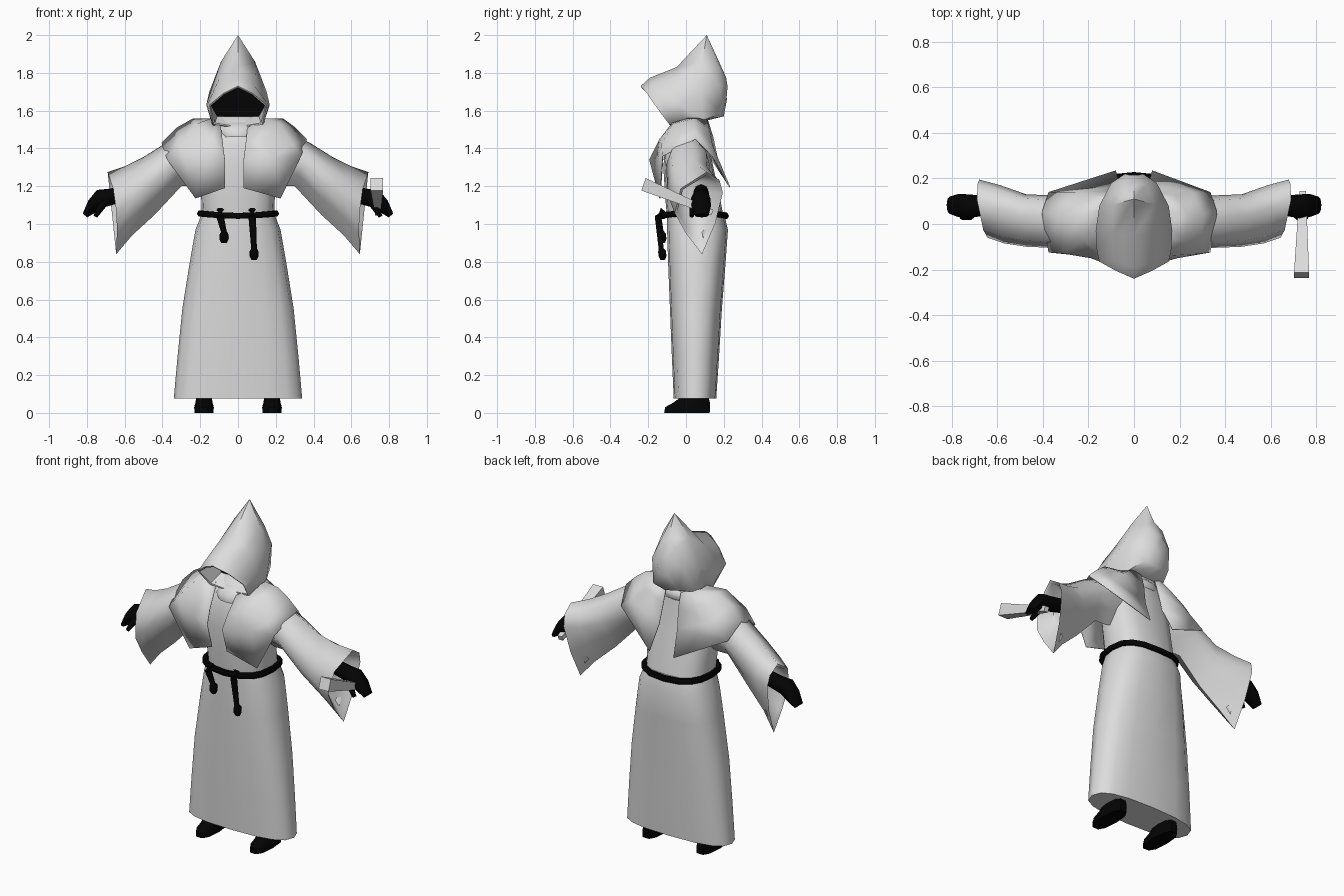
import bpy, bmesh, math
from mathutils import Vector


def material(name, rgb):
    m = bpy.data.materials.new(name)
    m.diffuse_color = (*rgb, 1)
    return m


CLOTH = material("pale grey cloth", (0.72, 0.72, 0.72))
BLACK = material("black", (0.001, 0.001, 0.001))


def finish(name, bm, mats, angle=60, normals=True):
    if normals:
        bmesh.ops.recalc_face_normals(bm, faces=bm.faces)
    me = bpy.data.meshes.new(name)
    bm.to_mesh(me)
    bm.free()
    for m in mats:
        me.materials.append(m)
    ob = bpy.data.objects.new(name, me)
    bpy.context.collection.objects.link(ob)
    bpy.ops.object.select_all(action='DESELECT')
    ob.select_set(True)
    bpy.context.view_layer.objects.active = ob
    if angle:
        bpy.ops.object.shade_smooth_by_angle(angle=math.radians(angle))
    return ob


def loft(name, rings, mats, angle=60, start=True, end=True, end_mat=0):
    """Skin a list of equal-length closed rings."""
    bm = bmesh.new()
    vs = [[bm.verts.new(p) for p in r] for r in rings]
    n = len(rings[0])
    for a, b in zip(vs, vs[1:]):
        for i in range(n):
            j = (i + 1) % n
            bm.faces.new((a[i], a[j], b[j], b[i]))
    if start:
        bm.faces.new(vs[0][::-1])
    if end:
        bm.faces.new(vs[-1]).material_index = end_mat
    return finish(name, bm, mats, angle)


def spow(v, e):
    return math.copysign(abs(v) ** e, v)


def oval(z, hw, y0, y1, n=16, e=0.75):
    """Horizontal rounded-box ring."""
    cy, hy = (y0 + y1) / 2, (y1 - y0) / 2
    return [(hw * spow(math.cos(t), e), cy + hy * spow(math.sin(t), e), z)
            for t in (2 * math.pi * i / n for i in range(n))]


def tube(name, pts, radii, mat, closed=False, n=6):
    """Round tube through points."""
    pts = [Vector(p) for p in pts]
    rings = []
    for i, p in enumerate(pts):
        if closed:
            d = pts[(i + 1) % len(pts)] - pts[i - 1]
        else:
            d = pts[min(i + 1, len(pts) - 1)] - pts[max(i - 1, 0)]
        d.normalize()
        u = d.cross(Vector((0, 0, 1)) if abs(d.z) < 0.9 else Vector((0, 1, 0))).normalized()
        v = d.cross(u)
        rings.append([p + radii[i] * (u * math.cos(t) + v * math.sin(t))
                      for t in (2 * math.pi * k / n for k in range(n))])
    if closed:
        rings.append(rings[0])
    return loft(name, rings, [mat], 60, not closed, not closed)


# Long skirt, closed underneath
loft("skirt", [oval(0.075, 0.34, -0.065, 0.16),
               oval(0.3, 0.32, -0.075, 0.175), oval(0.55, 0.295, -0.085, 0.19),
               oval(0.8, 0.255, -0.095, 0.21), oval(0.97, 0.225, -0.1, 0.222),
               oval(1.06, 0.19, -0.1, 0.2)], [CLOTH])

# Upper body and neck
loft("torso", [oval(1.03, 0.19, -0.1, 0.2), oval(1.14, 0.195, -0.11, 0.18),
               oval(1.3, 0.2, -0.12, 0.145), oval(1.42, 0.18, -0.11, 0.12),
               oval(1.5, 0.13, -0.08, 0.11), oval(1.57, 0.09, -0.03, 0.1)], [CLOTH])

# Soft collar under the hood
loft("collar", [oval(1.46, 0.09, -0.11, 0.1), oval(1.49, 0.11, -0.11, 0.12),
                oval(1.52, 0.10, -0.08, 0.12), oval(1.54, 0.08, -0.05, 0.1)], [CLOTH])


# Bell sleeves, hollow at the cuff:
# (top x,z), (bottom x,z), y front, y back, height of widest front and back, seam y top and
# bottom, pull of the front edge towards the body
def sleeve_ring(s, tx, tz, bx, bz, y0, y1, wf=0.5, wb=0.5, c0=0.03, c1=0.03, pull=0):
    def flank(w, y, dx):
        out = []
        for t, a in ((w * 0.4, 0.8), (w, 1), (0.5 + w / 2, 0.6)):
            cy = c0 + (c1 - c0) * t
            out.append((s * (tx + (bx - tx) * t - dx * a), cy + (y - cy) * a, tz + (bz - tz) * t))
        return out
    return [(s * tx, c0, tz)] + flank(wf, y0, pull) + [(s * bx, c1, bz)] + flank(wb, y1, 0)[::-1]


for s, side in ((-1, "left"), (1, "right")):
    rows = [(0.15, 1.52, 0.13, 1.24, -0.06, 0.10), (0.26, 1.49, 0.22, 1.20, -0.085, 0.11),
            (0.38, 1.43, 0.30, 1.20, -0.105, 0.125),
            (0.50, 1.355, 0.44, 1.05, -0.1, 0.13, 0.5, 0.45, 0.04, 0.04),
            (0.60, 1.305, 0.56, 0.94, -0.085, 0.17, 0.5, 0.35, 0.07, 0.06, 0.01),
            (0.69, 1.275, 0.645, 0.84, -0.06, 0.195, 0.5, 0.25, 0.11, 0.085, 0.025),
            (0.675, 1.26, 0.632, 0.87, -0.047, 0.183, 0.5, 0.25, 0.11, 0.085, 0.025),
            (0.56, 1.26, 0.53, 1.03, -0.04, 0.13, 0.5, 0.4, 0.07, 0.07)]
    loft(side + "_sleeve", [sleeve_ring(s, *r) for r in rows], [CLOTH], 75)

    # Hand: flat mitten with a thumb
    def hand_ring(x, z, hx, hz, y0, y1):
        cy, hy = (y0 + y1) / 2, (y1 - y0) / 2
        return [(s * (x + hx * math.sin(t)), cy + hy * math.cos(t), z + hz * math.sin(t))
                for t in (2 * math.pi * k / 8 for k in range(8))]
    loft(side + "_hand", [hand_ring(0.56, 1.17, 0.01, 0.04, 0.04, 0.12),
                          hand_ring(0.67, 1.145, 0.012, 0.042, 0.035, 0.125),
                          hand_ring(0.725, 1.135, 0.022, 0.045, 0.025, 0.13),
                          hand_ring(0.77, 1.095, 0.022, 0.03, 0.03, 0.132),
                          hand_ring(0.81, 1.045, 0.012, 0.01, 0.045, 0.12)], [BLACK], 50)
    tube(side + "_thumb", [(s * 0.70, 0.06, 1.13), (s * 0.725, 0.035, 1.09), (s * 0.755, 0.03, 1.04)],
         [0.025, 0.02, 0.012], BLACK)

    # Shoulder cape half, open at front and back; the left one reaches further out
    i = 0.04 if s > 0 else 0.08
    e = 0 if s > 0 else 0.04
    rows = [[(i + .01, -.09, 1.51), (.1, -.07, 1.54), (.14, 0, 1.56), (.14, .06, 1.56), (.1, .11, 1.56), (.05, .12, 1.54)],
            [(i, -.155, 1.42), (.14, -.14, 1.45), (.22, -.07, 1.53), (.24, .04, 1.558), (.18, .125, 1.5), (.05, .145, 1.46)],
            [(i - .01, -.195, 1.34), (.19, -.15, 1.35), (.29 + e / 2, -.13, 1.42), (.305 + e / 2, .045, 1.51),
             (.26, .14, 1.42), (.06, .17, 1.34)],
            [(i - .01, -.15, 1.19), (.225, -.14, 1.135), (.335 + e, -.125, 1.36 - e / 2), (.365 + e, .05, 1.45 - e / 2),
             (.335 + e, .14, 1.36 - e / 2), (.08, .235, 1.195)]]
    bm = bmesh.new()
    vs = [[bm.verts.new((s * x, y, z)) for x, y, z in r] for r in rows]
    for a, b in zip(vs, vs[1:]):
        for k in range(5):
            f = (a[k], b[k], b[k + 1], a[k + 1])
            bm.faces.new(f if s > 0 else f[::-1])
    cape = finish(side + "_shoulder_cape", bm, [CLOTH], 70, False)
    mod = cape.modifiers.new("thickness", 'SOLIDIFY')
    mod.thickness = 0.005

    # Shoe
    shoe = []
    for z, w, y0, y1 in ((0, 0.05, -0.12, 0.13), (0.03, 0.052, -0.115, 0.132),
                         (0.055, 0.045, -0.07, 0.13), (0.09, 0.04, -0.02, 0.12)):
        shoe.append([(x + s * 0.18, y, zz) for x, y, zz in oval(z, w, y0, y1, 10)])
    loft(side + "_shoe", shoe, [BLACK], 50)


# Pointed hood: half rings from face rim to back, mirrored across x
def hood_ring(pts):
    return pts + [(-x, y, z) for x, y, z in pts[-2:0:-1]]


hood = [[(0, 0, 1.76), (.08, 0, 1.72), (.145, 0, 1.63), (.11, 0, 1.57), (0, 0, 1.565)],
        [(0, -.235, 1.722), (.076, -.2, 1.684), (.145, -.16, 1.625), (.122, -.085, 1.535), (0, -.07, 1.515)],
        [(0, -.24, 1.73), (.08, -.205, 1.69), (.152, -.165, 1.63), (.128, -.088, 1.527), (0, -.068, 1.51)],
        [(0, -.19, 1.775), (.085, -.165, 1.735), (.163, -.12, 1.63), (.135, -.06, 1.523), (0, -.04, 1.515)],
        [(0, -.05, 1.83), (.095, -.04, 1.78), (.168, -.03, 1.63), (.135, -.01, 1.53), (0, 0, 1.525)],
        [(0, .11, 2.0), (.09, .085, 1.86), (.152, .08, 1.7), (.125, .09, 1.55), (0, .1, 1.545)],
        [(0, .17, 1.87), (.055, .175, 1.83), (.10, .18, 1.73), (.085, .19, 1.585), (0, .2, 1.57)],
        [(0, .215, 1.77), (.02, .215, 1.76), (.04, .22, 1.73), (.03, .215, 1.67), (0, .217, 1.66)]]
loft("hood", [hood_ring(r) for r in hood[1:]], [CLOTH], 70, False, True)
# Lining, with the dark face at its far end
loft("hood_lining_and_face", [hood_ring(r) for r in hood[1::-1]], [CLOTH, BLACK], 60, False, True, 1)

# Rope belt and its hanging ends
tube("belt", [(x, y, 1.055 - 0.012 * math.cos(x * 8)) for x, y, _ in oval(0, 0.2, -0.125, 0.21)],
     [0.018] * 16, BLACK, True)
for name, x0, x1, zb in (("left", -0.095, -0.075, 0.92), ("right", 0.075, 0.085, 0.83)):
    tube(name + "_belt_end", [(x0, -0.12, 1.075), (x0, -0.148, 1.04), (x1, -0.132, zb + 0.04),
                              (x1, -0.127, zb + 0.025), (x1, -0.124, zb), (x1, -0.122, zb - 0.02)],
         [0.02, 0.02, 0.015, 0.024, 0.024, 0.014], BLACK)

# Tapered square handle held in the right hand
def square(x, y, z, h):
    return [(x + a * h, y + b * h * 0.35, z + b * h) for a, b in ((-1, -1), (1, -1), (1, 1), (-1, 1))]


loft("held_handle", [square(0.735, -0.225, 1.21, 0.033), square(0.74, 0.14, 1.06, 0.014)], [CLOTH], 0)
